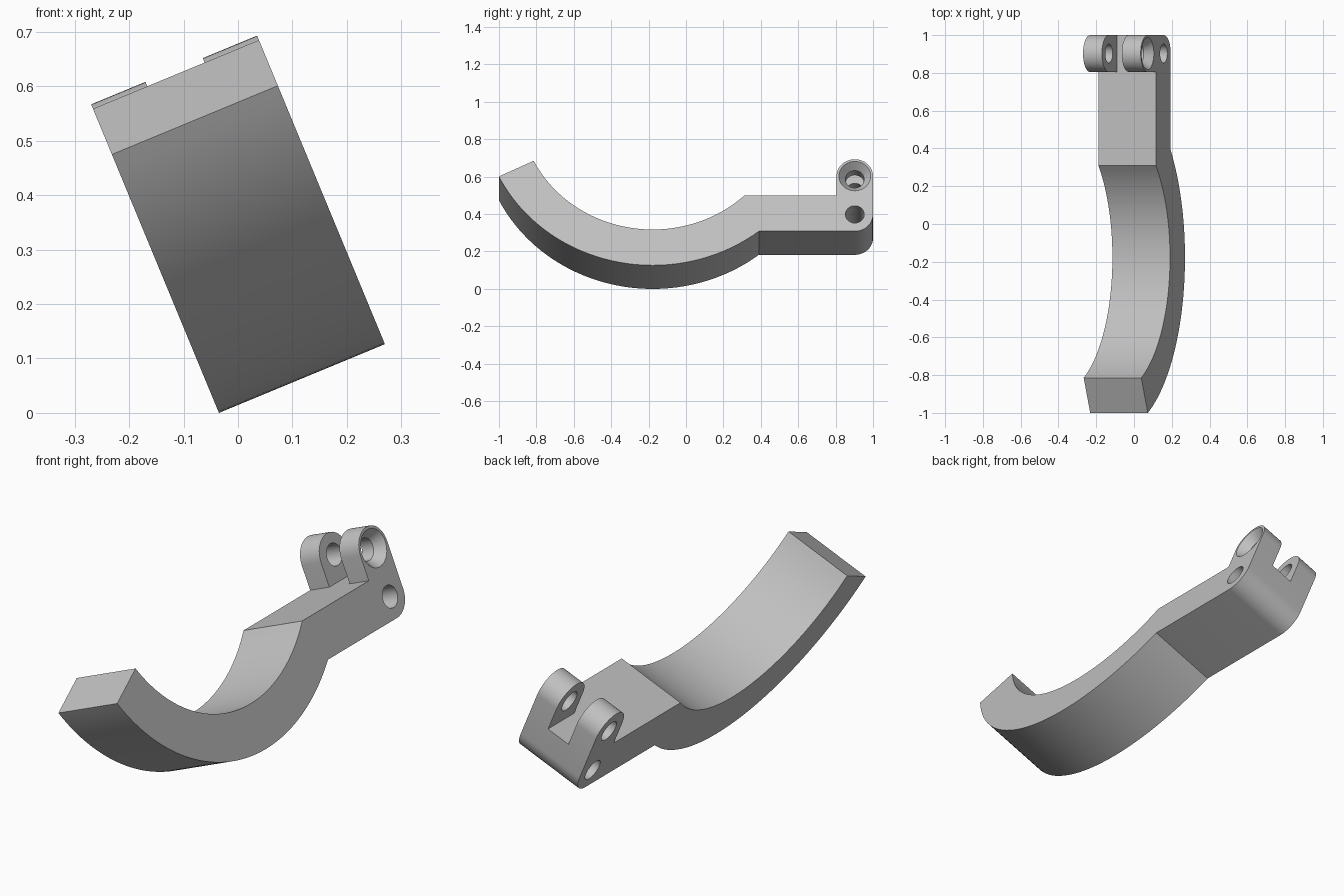
import bpy, bmesh
from math import sin, cos, radians, pi, asin
from mathutils import Matrix, Vector

if "Cube" in bpy.data.objects:
    bpy.data.objects.remove(bpy.data.objects["Cube"])

WIDTH, LUG = 0.33, 0.108            # overall width, thickness of one lug
ARM_LOW, ARM_TOP = 0.197, 0.403     # straight arm, bottom and top
HUB_Y, ROUND, HOLE = 0.9025, 0.0975, 0.05
PIN_Z, EYE_Z = ARM_LOW + ROUND, 0.516
BOW_Y, BOW_Z, OUTER, INNER = -0.178, 0.915, 0.915, 0.708

metal = bpy.data.materials.new("grey metal")
metal.use_nodes = True
metal.diffuse_color = (0.53, 0.53, 0.53, 1)
metal.node_tree.nodes["Principled BSDF"].inputs["Base Color"].default_value = (0.53, 0.53, 0.53, 1)


def arc(y, z, r, start, end, n):
    return [(y + r * cos(a), z + r * sin(a))
            for a in (start + (end - start) * i / n for i in range(n + 1))]


def prism(name, points, x0, x1):
    """Extrude a side profile of (y, z) points from x0 to x1."""
    bm = bmesh.new()
    face = bm.faces.new([bm.verts.new((x0, y, z)) for y, z in points])
    out = bmesh.ops.extrude_face_region(bm, geom=[face])
    verts = [g for g in out["geom"] if isinstance(g, bmesh.types.BMVert)]
    bmesh.ops.translate(bm, verts=verts, vec=(x1 - x0, 0, 0))
    bmesh.ops.recalc_face_normals(bm, faces=bm.faces)
    return link(name, bm)


def cone(name, z, x0, x1, r0, r1):
    """Round cutter along x at the hub, radius r0 at x0 and r1 at x1."""
    bm = bmesh.new()
    place = Matrix.Translation(((x0 + x1) / 2, HUB_Y, z)) @ Matrix.Rotation(pi / 2, 4, "Y")
    bmesh.ops.create_cone(bm, cap_ends=True, segments=48, radius1=r0, radius2=r1,
                          depth=x1 - x0, matrix=place)
    return link(name, bm)


def link(name, bm):
    mesh = bpy.data.meshes.new(name)
    bm.to_mesh(mesh)
    bm.free()
    obj = bpy.data.objects.new(name, mesh)
    bpy.context.collection.objects.link(obj)
    return obj


def cut(target, cutter):
    cutter.hide_render = True
    mod = target.modifiers.new("cut", "BOOLEAN")
    mod.operation, mod.solver, mod.object = "DIFFERENCE", "EXACT", cutter
    bpy.context.view_layer.objects.active = target
    bpy.ops.object.modifier_apply(modifier=mod.name)
    bpy.data.objects.remove(cutter)


# Side profile: outer bow, rounded heel, lug top, arm top, inner bow
tip = radians(206)
outer_end = 2 * pi - asin((BOW_Z - ARM_LOW) / OUTER)
inner_end = 2 * pi - asin((BOW_Z - ARM_TOP) / INNER)
profile = (arc(BOW_Y, BOW_Z, OUTER, tip, outer_end, 48)
           + arc(HUB_Y, PIN_Z, ROUND, -pi / 2, 0, 12)
           + arc(HUB_Y, EYE_Z, ROUND, 0, pi, 24)
           + [(HUB_Y - ROUND, ARM_TOP)]
           + arc(BOW_Y, BOW_Z, INNER, inner_end, tip, 48))
bracket = prism("curved_bracket", profile, 0, WIDTH)
bracket.data.materials.append(metal)

# Slot between the two lugs
slot = [(0.75, ARM_TOP), (1.1, ARM_TOP), (1.1, 0.8), (0.75, 0.8)]
cut(bracket, prism("slot_cutter", slot, LUG, WIDTH - LUG))

# Pin hole, lug holes and the countersink on one lug
cut(bracket, cone("pin_cutter", PIN_Z, -0.1, WIDTH + 0.1, HOLE, HOLE))
cut(bracket, cone("eye_cutter", EYE_Z, -0.1, WIDTH + 0.1, HOLE, HOLE))
cut(bracket, cone("sink_cutter", EYE_Z, WIDTH - 0.05, WIDTH + 0.01, 0.045, 0.093))

# Lean the whole part sideways and rest it on the ground
bracket.data.transform(Matrix.Translation((-0.035, 0, 0)) @ Matrix.Rotation(radians(-22.5), 4, "Y"))
bpy.ops.object.select_all(action="DESELECT")
bracket.select_set(True)
bpy.context.view_layer.objects.active = bracket
bpy.ops.object.shade_smooth_by_angle(angle=radians(30))
